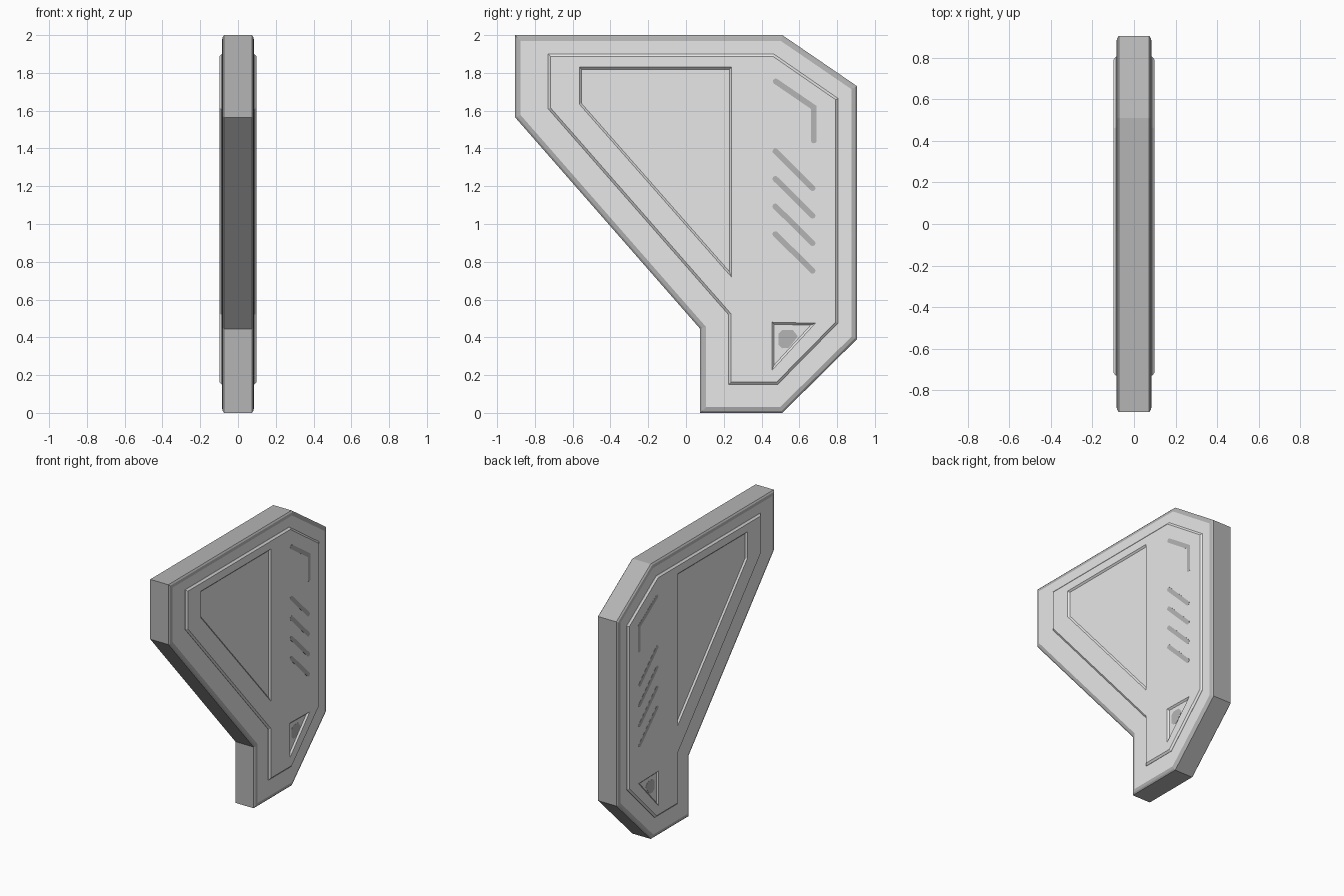
import bpy, bmesh, math
from mathutils import Vector

if "Cube" in bpy.data.objects:
    bpy.data.objects.remove(bpy.data.objects["Cube"])


def material(name, v):
    m = bpy.data.materials.new(name)
    m.diffuse_color = (v, v, v, 1)
    m.use_nodes = True
    m.node_tree.nodes["Principled BSDF"].inputs["Base Color"].default_value = m.diffuse_color
    return m


LIGHT = material("light grey", 0.80)
DARK = material("dark grey", 0.46)


def inset(pts, d):
    """Offset a clockwise-or-not polygon inwards by d with mitred corners."""
    n = len(pts)
    area = sum(pts[i][0] * pts[(i + 1) % n][1] - pts[(i + 1) % n][0] * pts[i][1] for i in range(n))
    s = 1 if area > 0 else -1
    out = []
    for i in range(n):
        p = Vector(pts[i])
        a = (p - Vector(pts[i - 1])).normalized()
        b = (Vector(pts[(i + 1) % n]) - p).normalized()
        na, nb = Vector((-a.y, a.x)) * s, Vector((-b.y, b.x)) * s
        out.append(tuple(p + (na + nb) * (d / (1 + na.dot(nb)))))
    return out


def ring(bm, pts, x):
    return [bm.verts.new((x, y, z)) for y, z in pts]


def bridge(bm, a, b, mat=0):
    for i in range(len(a)):
        j = (i + 1) % len(a)
        bm.faces.new((a[i], a[j], b[j], b[i])).material_index = mat


def finish(bm, name, mats, mirror=True):
    bmesh.ops.recalc_face_normals(bm, faces=bm.faces)
    me = bpy.data.meshes.new(name)
    bm.to_mesh(me)
    bm.free()
    ob = bpy.data.objects.new(name, me)
    bpy.context.collection.objects.link(ob)
    for m in mats:
        me.materials.append(m)
    if mirror:
        ob.modifiers.new("Mirror", 'MIRROR').use_mirror_merge = False
    return ob


# body slab: dark rim with rounded edges, light side faces
body = [(-0.905, 2), (0.51, 2), (0.905, 1.73), (0.905, 0.39),
        (0.51, 0), (0.075, 0), (0.075, 0.445), (-0.905, 1.565)]
bm = bmesh.new()
half = [(0.073, 0), (0.081, 0.01), (0.085, 0.03)]
steps = [(-x, d) for x, d in reversed(half)] + half
rings = [ring(bm, inset(body, d), x) for x, d in steps]
for a, b in zip(rings, rings[1:]):
    bridge(bm, a, b, 1)
bm.faces.new(rings[0])
bm.faces.new(rings[-1])
finish(bm, "body_slab", [LIGHT, DARK], mirror=False)

# raised panel with two triangular recesses
panel = [(-0.73, 1.9), (0.465, 1.9), (0.805, 1.665), (0.805, 0.475),
         (0.485, 0.15), (0.225, 0.15), (0.225, 0.52), (-0.73, 1.61)]
recesses = [[(-0.565, 1.83), (0.24, 1.83), (0.24, 0.72), (-0.565, 1.635)],
            [(0.455, 0.48), (0.685, 0.475), (0.455, 0.225)]]
TOP, FLOOR = 0.098, 0.087
bm = bmesh.new()
back, low, high = ring(bm, panel, 0.08), ring(bm, panel, 0.087), ring(bm, inset(panel, 0.013), TOP)
bm.faces.new(back)
bridge(bm, back, low)
bridge(bm, low, high)
loops = [high]
for r in recesses:
    rim, floor = ring(bm, r, TOP), ring(bm, inset(r, 0.011), FLOOR)
    bridge(bm, rim, floor)
    bm.faces.new(floor)
    loops.append(rim)
edges = [bm.edges.get((l[i - 1], l[i])) for l in loops for i in range(len(l))]
bmesh.ops.triangle_fill(bm, use_beauty=True, use_dissolve=False, edges=edges)
finish(bm, "raised_panel", [LIGHT])


def plate(name, pts, x0, x1):
    bm = bmesh.new()
    a, b = ring(bm, pts, x0), ring(bm, pts, x1)
    bridge(bm, a, b)
    bm.faces.new(a)
    bm.faces.new(b)
    finish(bm, name, [DARK])


def stroke(path, r=0.015, n=6):
    """Outline of a round-ended stroke along a path."""
    P = [Vector(p) for p in path]
    out = []
    for seq in (P, P[::-1]):
        for i in range(1, len(seq)):
            d = (seq[i] - seq[i - 1]).normalized()
            nrm = Vector((-d.y, d.x))
            if i < len(seq) - 1:            # mitred inner joint
                e = (seq[i + 1] - seq[i]).normalized()
                m = Vector((-e.y, e.x))
                out.append(tuple(seq[i] + (nrm + m) * (r / (1 + nrm.dot(m)))))
            else:                           # round cap
                for k in range(n + 1):
                    t = math.pi * k / n
                    out.append(tuple(seq[i] + nrm * (r * math.cos(t)) + d * (r * math.sin(t))))
    return out


# dark slots: four slanted bars and one bent bar
for i in range(4):
    z = 1.385 - 0.146 * i
    plate(f"slanted_slot_{i + 1}", stroke([(0.473, z), (0.67, z - 0.195)]), 0.096, TOP + 0.001)
plate("bent_slot", stroke([(0.475, 1.755), (0.677, 1.617), (0.677, 1.442)]), 0.096, TOP + 0.001)

# dark spot in the small recess
spot = [(0.49, 0.42), (0.51, 0.44), (0.565, 0.44), (0.592, 0.405),
        (0.545, 0.345), (0.51, 0.342), (0.49, 0.36)]
plate("recess_spot", spot, 0.085, FLOOR + 0.001)
